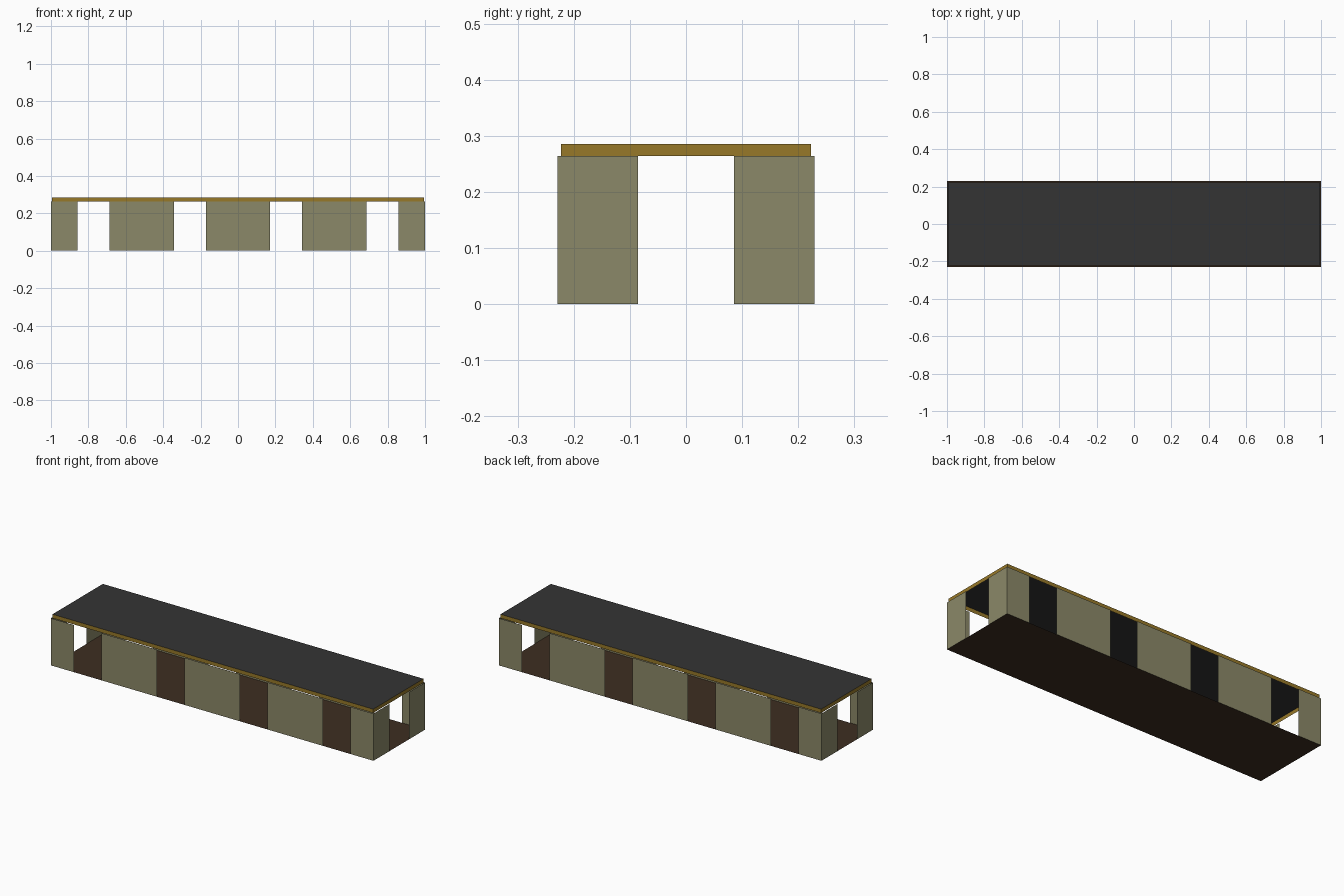
import bpy, bmesh

if "Cube" in bpy.data.objects:
    bpy.data.objects.remove(bpy.data.objects["Cube"])

U = 1 / 7                      # building module: 14 modules long
HX, HY = 7 * U, 1.6 * U        # wall half length and half depth
TX, TY = 6.96 * U, 1.56 * U    # roof edge, slightly inset
WALL_Z, ROOF_Z = 1.85 * U, 2 * U


def material(name, rgb):
    m = bpy.data.materials.new(name)
    m.diffuse_color = (*rgb, 1)
    m.use_nodes = True
    m.node_tree.nodes["Principled BSDF"].inputs["Base Color"].default_value = m.diffuse_color
    return m


def sheets(name, quads, mat):
    """One object made of single-thickness quads."""
    bm = bmesh.new()
    for q in quads:
        bm.faces.new([bm.verts.new(p) for p in q])
    bmesh.ops.remove_doubles(bm, verts=bm.verts, dist=1e-5)
    me = bpy.data.meshes.new(name)
    bm.to_mesh(me)
    bm.free()
    me.materials.append(mat)
    ob = bpy.data.objects.new(name, me)
    bpy.context.collection.objects.link(ob)
    return ob


def upright(a, b, z0, z1):
    """Vertical quad from plan point a to b; faces right of a->b."""
    return [(*a, z0), (*b, z0), (*b, z1), (*a, z1)]


def slab(x, y, z, up=True):
    q = [(-x, -y, z), (x, -y, z), (x, y, z), (-x, y, z)]
    return q if up else q[::-1]


olive = material("olive_wall", (0.26, 0.25, 0.14))
gold = material("gold_trim", (0.31, 0.19, 0.022))
dark = material("dark_roof", (0.034, 0.034, 0.034))
brown = material("brown_floor", (0.047, 0.027, 0.015))

# Wall panels, with four openings per long side and one per end
long_panels = [(-7, -6), (-4.8, -2.4), (-1.2, 1.2), (2.4, 4.8), (6, 7)]
# the outer openings sit between 4.8 and 6 modules
end_panels = [(-1.6, -0.6), (0.6, 1.6)]
for s, side, end in ((1, "front", "right"), (-1, "back", "left")):
    sheets(side + "_wall", [upright((s * a * U, -s * HY), (s * b * U, -s * HY), 0, WALL_Z)
                            for a, b in long_panels], olive)
    sheets(end + "_wall", [upright((s * HX, s * a * U), (s * HX, s * b * U), 0, WALL_Z)
                           for a, b in end_panels], olive)

# Fascia band round the roof edge
corners = [(-TX, -TY), (TX, -TY), (TX, TY), (-TX, TY)]
sheets("roof_fascia", [upright(corners[i], corners[(i + 1) % 4], WALL_Z, ROOF_Z)
                       for i in range(4)], gold)

# Flat roof and floor
sheets("roof", [slab(TX, TY, ROOF_Z)], dark)
sheets("floor", [slab(HX, HY, 0)], brown)
